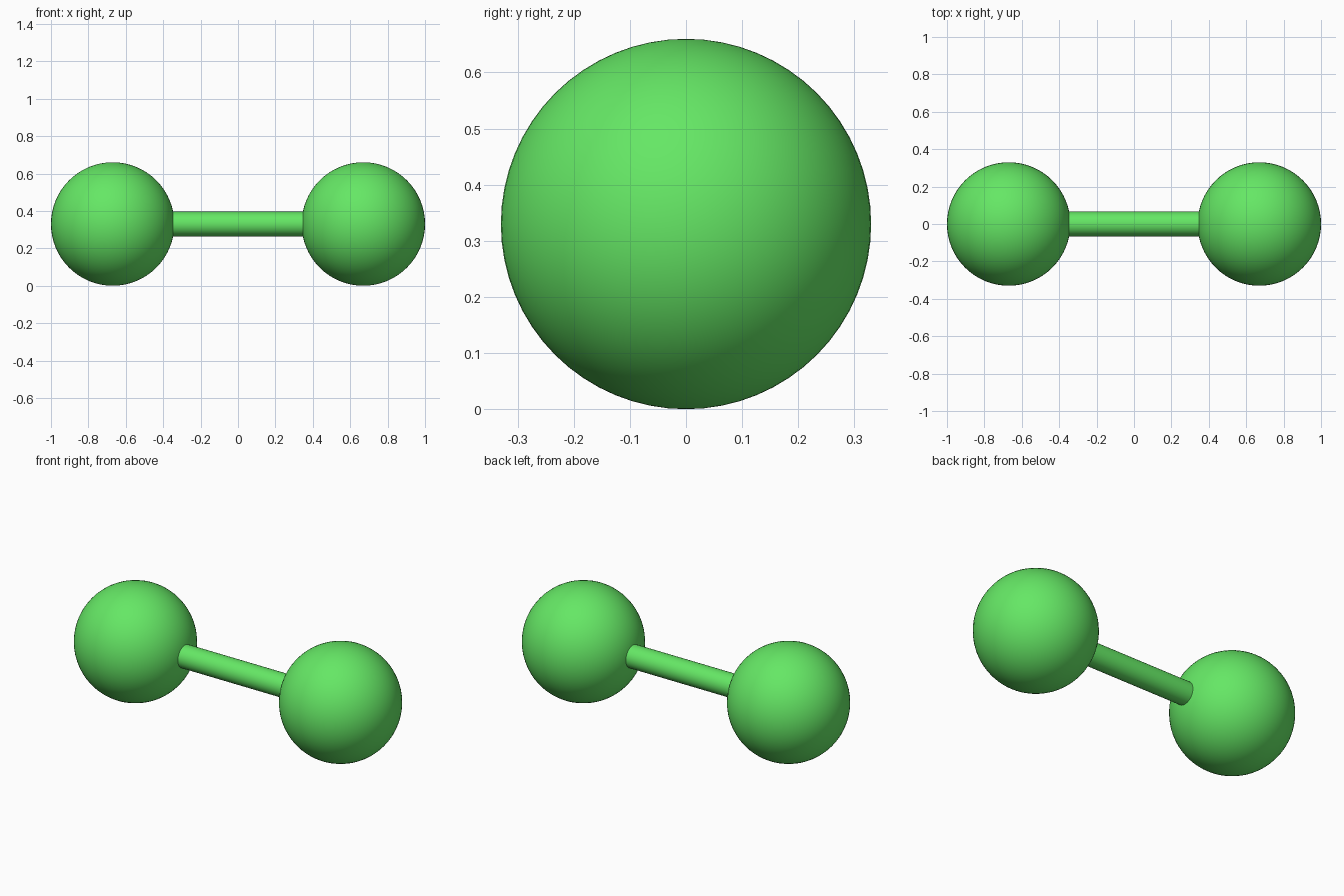
import bpy
from math import pi

if "Cube" in bpy.data.objects:
    bpy.data.objects.remove(bpy.data.objects["Cube"])

BALL_R = 0.33
BALL_X = 0.67
ROD_R = 0.066

green = bpy.data.materials.new("green")
green.diffuse_color = (0.13, 0.8, 0.13, 1)
green.use_nodes = True
green.node_tree.nodes["Principled BSDF"].inputs["Base Color"].default_value = green.diffuse_color


def finish(name):
    ob = bpy.context.object
    ob.name = name
    ob.data.materials.append(green)
    bpy.ops.object.shade_smooth_by_angle()


# End balls
for side, name in ((-1, "left_ball"), (1, "right_ball")):
    bpy.ops.mesh.primitive_uv_sphere_add(segments=64, ring_count=32, radius=BALL_R,
                                         location=(side * BALL_X, 0, BALL_R))
    finish(name)

# Connecting rod, running between the ball centres
bpy.ops.mesh.primitive_cylinder_add(vertices=48, radius=ROD_R, depth=2 * BALL_X,
                                    location=(0, 0, BALL_R), rotation=(0, pi / 2, 0))
finish("connecting_rod")
